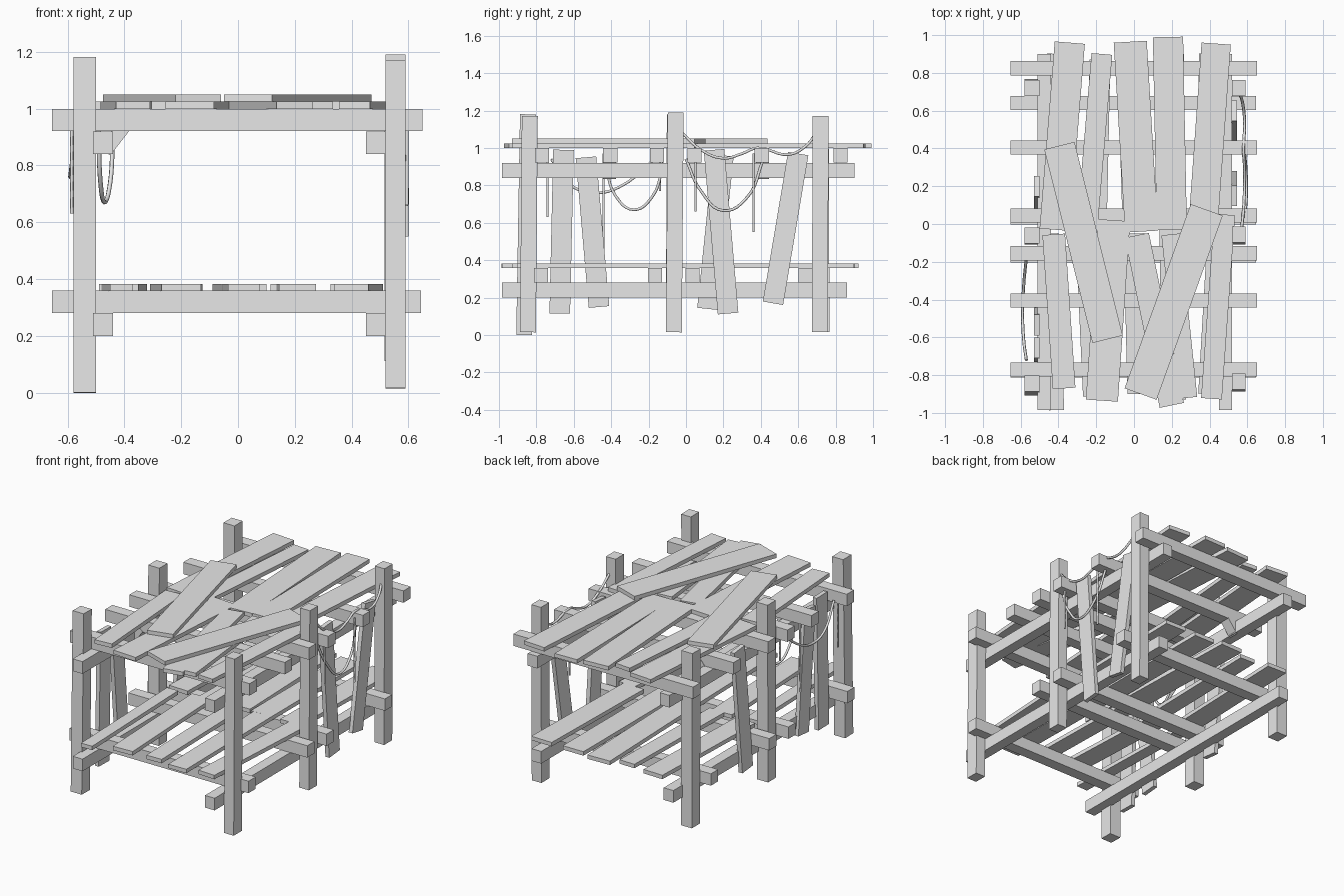
import bpy, bmesh
from mathutils import Vector, Matrix

cube = bpy.data.objects.get("Cube")
if cube:
    bpy.data.objects.remove(cube)

wood = bpy.data.materials.new("light_grey")
wood.use_nodes = True
wood.diffuse_color = (0.8, 0.8, 0.8, 1)
wood.node_tree.nodes["Principled BSDF"].inputs["Base Color"].default_value = (0.8, 0.8, 0.8, 1)


def add(name, mesh):
    mesh.materials.clear()
    mesh.materials.append(wood)
    ob = bpy.data.objects.new(name, mesh)
    bpy.context.collection.objects.link(ob)
    return ob


def bar(name, p0, p1, width, thick, side):
    """Rectangular timber from p0 to p1; width is measured along side."""
    p0, p1 = Vector(p0), Vector(p1)
    d = p1 - p0
    axis = d.normalized()
    w = Vector(side)
    w = (w - axis * w.dot(axis)).normalized()
    t = axis.cross(w)
    m = Matrix((w * width, t * thick, d)).transposed().to_4x4()
    m.translation = (p0 + p1) / 2
    bm = bmesh.new()
    bmesh.ops.create_cube(bm, size=1, matrix=m)
    mesh = bpy.data.meshes.new(name)
    bm.to_mesh(mesh)
    bm.free()
    return add(name, mesh)


def rope(name, points, radius=0.008):
    cu = bpy.data.curves.new(name, "CURVE")
    cu.dimensions = "3D"
    cu.bevel_depth = radius
    cu.bevel_resolution = 1
    cu.resolution_u = 6
    cu.use_fill_caps = True
    sp = cu.splines.new("BEZIER")
    sp.bezier_points.add(len(points) - 1)
    for bp, p in zip(sp.bezier_points, points):
        bp.co = p
        bp.handle_left_type = bp.handle_right_type = "AUTO"
    tmp = bpy.data.objects.new(name + "_path", cu)
    bpy.context.collection.objects.link(tmp)
    dg = bpy.context.evaluated_depsgraph_get()
    mesh = bpy.data.meshes.new_from_object(tmp.evaluated_get(dg))
    bpy.data.objects.remove(tmp)
    for p in mesh.polygons:
        p.use_smooth = True
    add(name, mesh)


X, Y, Z = (1, 0, 0), (0, 1, 0), (0, 0, 1)

# Posts: x, foot y, head y, foot z, head z
for i, (x, y0, y1, z0, z1) in enumerate([
        (-.54, -.865, -.845, 0, 1.18), (-.54, -.065, -.06, .015, 1.18),
        (-.54, .725, .72, .015, 1.16), (.555, -.845, -.835, .015, 1.17),
        (.555, -.065, -.055, .015, 1.19), (.555, .715, .72, .015, 1.17)]):
    bar(f"post_{i}", (x, y0, z0), (x, y1, z1), .08 if x < 0 else .07, .085, X)

# Long beams under each deck
for z, back in ((.88, .9), (.24, .86)):
    for side, x in (("right", -.475), ("left", .485)):
        bar(f"long_beam_{side}", (x, -.985, z), (x, back, z), .07, .08, X)

# Cross beams
for y in (-.77, -.405, -.155, .045, .405, .825):
    bar("upper_cross_beam", (-.655, y, .96), (.65, y, .96), .075, .078, Y)
for y in (-.775, -.165, .035, .64):
    bar("lower_cross_beam", (-.655, y, .32), (.645, y, .32), .075, .078, Y)

# Small knee braces below the upper deck
for y in (-.41, .41):
    bar("knee_brace", (-.47, y, .85), (-.40, y, .94), .07, .05, Y)


def deck(name, z, planks):
    for i, (x0, y0, x1, y1, w) in enumerate(planks):
        bar(f"{name}_{i}", (x0, y0, z), (x1, y1, z), w, .026, X)


# Upper deck: back row, then front row
deck("upper_plank", 1.012, [
    (-.34, .96, -.42, -.03, .16), (-.17, .9, -.25, -.04, .11),
    (-.02, .965, .04, -.04, .175), (.18, .99, .2, -.03, .16),
    (.435, .955, .365, -.02, .155),
    (-.425, -.055, -.37, -.87, .12), (-.105, .02, -.17, -.935, .17),
    (.015, -.06, .2, -.96, .13), (.195, -.055, .285, -.92, .1),
    (.48, .05, .41, -.925, .11)])

# Lower deck: back row, then front row
deck("lower_plank", .37, [
    (-.39, .9, -.42, -.02, .14), (-.18, .87, -.2, -.04, .11),
    (-.01, .92, .02, -.02, .16), (.19, .9, .19, -.03, .15),
    (.42, .9, .4, -.03, .15),
    (-.44, -.05, -.41, -.985, .08), (-.24, -.03, -.2, -.91, .14),
    (.0, -.05, .02, -.9, .11), (.2, -.03, .21, -.93, .13),
    (.45, -.03, .4, -.9, .12)])

# Loose planks lying across the upper deck
deck("loose_plank", 1.037, [(-.395, .415, -.14, -.61, .165),
                            (.385, .075, .035, -.9, .18)])

# Planks leaning against the sides: x, head y, head z, foot y, foot z
for i, (x, y1, z1, y0, z0) in enumerate([
        (.53, .15, .99, .225, .115), (.53, .6, .97, .465, .17),
        (-.515, -.655, .99, -.675, .115), (-.515, -.535, .95, -.465, .15),
        (-.515, .2, .96, .115, .14)]):
    bar(f"leaning_plank_{i}", (x, y0, z0), (x, y1, z1), .11, .028, Y)

# Ropes slung between posts and beams
rope("upper_rope", [(.57, -.02, 1.08), (.58, .08, .99), (.585, .2, .945),
                    (.585, .3, .97), (.58, .38, 1.0), (.585, .55, .965),
                    (.575, .64, 1.01), (.56, .69, 1.07)])
rope("left_rope_loop", [(.57, .0, .94), (.59, .08, .77), (.595, .2, .665),
                        (.59, .33, .74), (.57, .41, .93)])
rope("right_rope_loop", [(-.49, -.43, .92), (-.485, -.38, .75), (-.47, -.28, .67),
                         (-.45, -.18, .74), (-.44, -.12, .92)])
rope("right_low_rope", [(-.57, -.72, .94), (-.585, -.6, .79), (-.59, -.47, .76),
                        (-.585, -.34, .8), (-.57, -.18, .93)])

# Hanging rope ends
for x, y, z in ((-.585, -.74, .63), (-.52, -.44, .38), (.595, .05, .66),
                (.595, .36, .55), (-.585, -.14, .77)):
    rope("rope_end", [(x, y, .97), (x, y, z)], .006)
